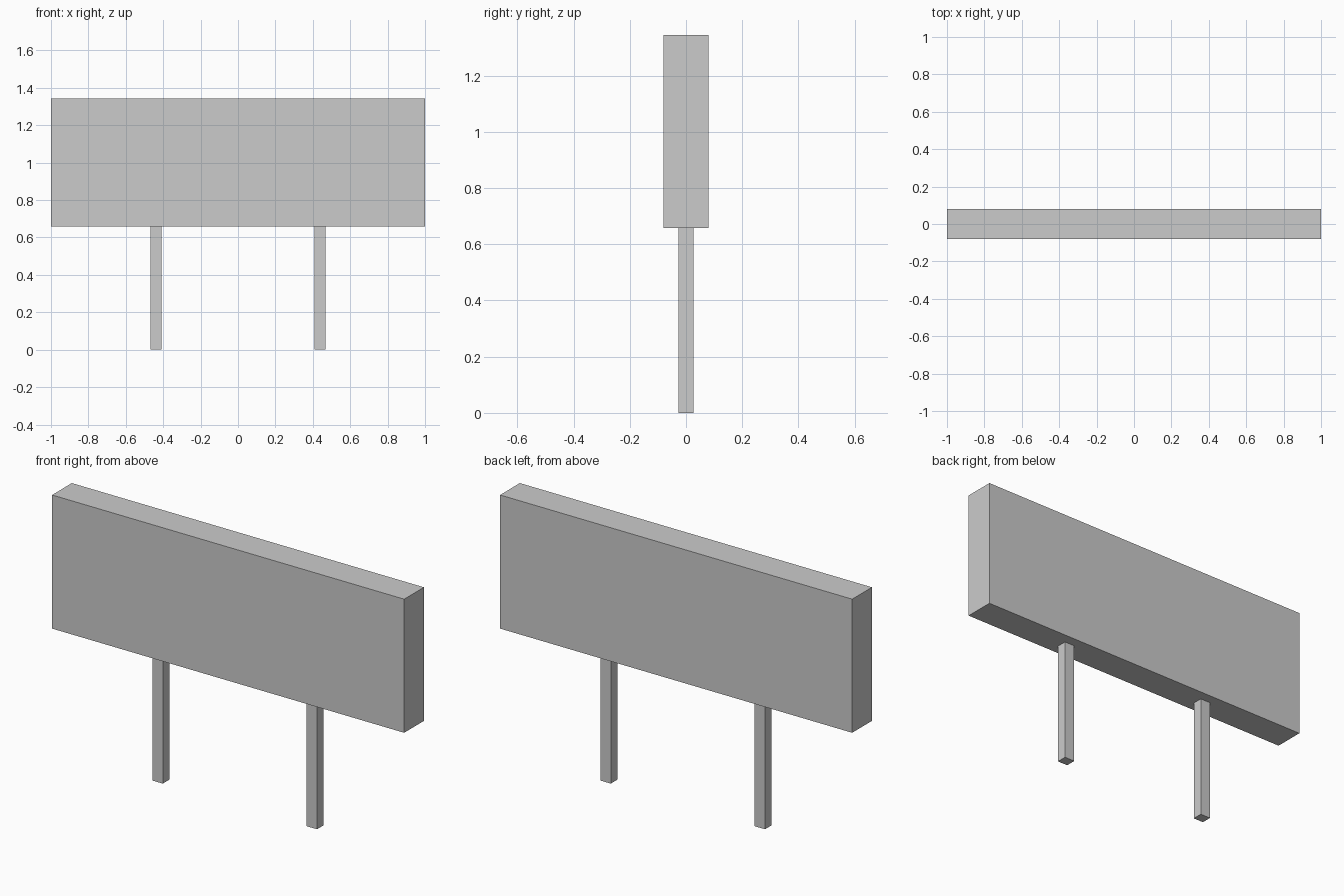
import bpy

if "Cube" in bpy.data.objects:
    bpy.data.objects.remove(bpy.data.objects["Cube"])

BOARD_BOTTOM, BOARD_TOP = 0.658, 1.344
POST_X = 0.438


def box(name, center_x, width, depth, z0, z1):
    bpy.ops.mesh.primitive_cube_add(size=1, location=(center_x, 0, (z0 + z1) / 2))
    obj = bpy.context.object
    obj.name = name
    obj.scale = (width, depth, z1 - z0)
    bpy.ops.object.transform_apply(location=False, rotation=False, scale=True)
    return obj


# Billboard panel
box("sign_board", 0, 2.0, 0.16, BOARD_BOTTOM, BOARD_TOP)

# Two support posts meeting the underside of the board
for side, name in ((-1, "left_post"), (1, "right_post")):
    box(name, side * POST_X, 0.059, 0.054, 0, BOARD_BOTTOM)
